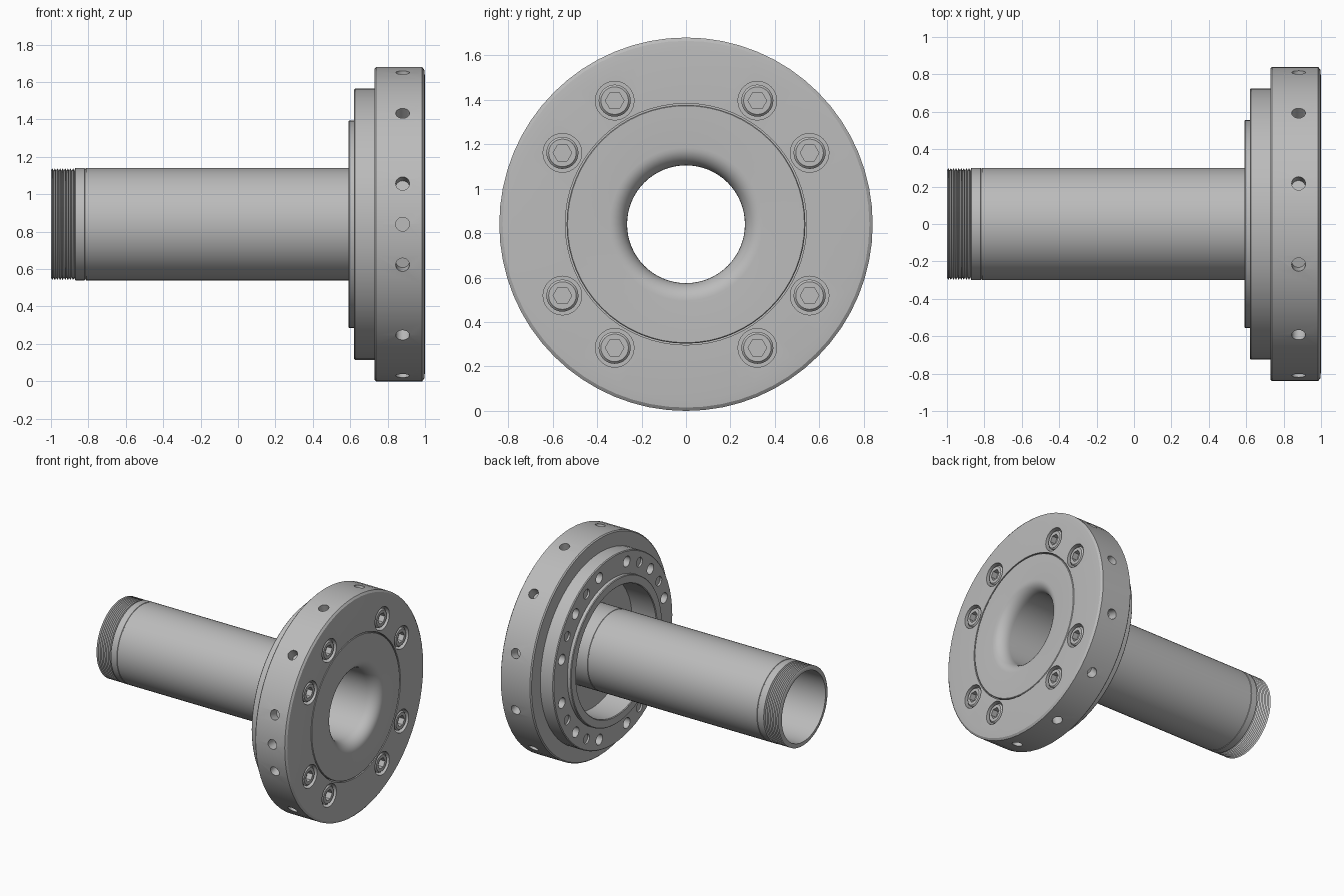
import bpy, bmesh
from math import sin, cos, pi, radians
from mathutils import Matrix, Vector

AXIS_Z = 0.84
old = bpy.data.objects.get("Cube")
if old:
    bpy.data.objects.remove(old, do_unlink=True)


def material(name, value):
    mat = bpy.data.materials.new(name)
    mat.use_nodes = True
    colour = (value, value, value, 1)
    mat.diffuse_color = colour
    mat.node_tree.nodes["Principled BSDF"].inputs["Base Color"].default_value = colour
    return mat


steel = material("steel_grey", 0.5)


def finish(name, bm):
    bmesh.ops.remove_doubles(bm, verts=bm.verts, dist=1e-5)
    bmesh.ops.recalc_face_normals(bm, faces=bm.faces)
    mesh = bpy.data.meshes.new(name)
    bm.to_mesh(mesh)
    bm.free()
    mesh.materials.append(steel)
    obj = bpy.data.objects.new(name, mesh)
    bpy.context.collection.objects.link(obj)
    return obj


def lathe(bm, profile, steps=64, centre=(0, 0, AXIS_Z)):
    """Revolve a closed (x, radius) loop around an axis parallel to x."""
    c = Vector(centre)
    verts = [bm.verts.new(c + Vector((x, 0, r))) for x, r in profile]
    edges = [bm.edges.new((a, b)) for a, b in zip(verts, verts[1:] + verts[:1])]
    bmesh.ops.spin(bm, geom=verts + edges, cent=c, axis=(1, 0, 0),
                   angle=2 * pi, steps=steps)


def cylinder(bm, matrix, radius, depth, sides=20):
    bmesh.ops.create_cone(bm, cap_ends=True, segments=sides, radius1=radius,
                          radius2=radius, depth=depth, matrix=matrix)


def polar(x, radius, degrees):
    a = radians(degrees)
    return Vector((x, radius * cos(a), AXIS_Z + radius * sin(a)))


def along_x(x, radius, degrees):
    return Matrix.Translation(polar(x, radius, degrees)) @ Matrix.Rotation(pi / 2, 4, 'Y')


def radial(x, radius, degrees):
    return (Matrix.Translation(polar(x, radius, degrees))
            @ Matrix.Rotation(radians(degrees - 90), 4, 'X'))


def smooth(obj):
    bpy.ops.object.select_all(action='DESELECT')
    obj.select_set(True)
    bpy.context.view_layer.objects.active = obj
    bpy.ops.object.shade_smooth_by_angle(angle=radians(30))


def cut(obj, cutter):
    mod = obj.modifiers.new("holes", 'BOOLEAN')
    mod.operation = 'DIFFERENCE'
    mod.solver = 'EXACT'
    mod.object = cutter
    bpy.context.view_layer.objects.active = obj
    bpy.ops.object.modifier_apply(modifier=mod.name)
    bpy.data.objects.remove(cutter, do_unlink=True)


SCREW_ANGLES = [q * 90 + a for q in range(4) for a in (30, 60)]
HOLE_ANGLES = [15 + 30 * i for i in range(12)]
PITCH_R = 0.642

# Stepped outer flange with a locating lip on the tube side
bm = bmesh.new()
lathe(bm, [(1, 0.543), (0.8, 0.543), (0.8, 0.49), (0.595, 0.49), (0.59, 0.495),
           (0.59, 0.55), (0.595, 0.555), (0.62, 0.555), (0.62, 0.719),
           (0.626, 0.725), (0.73, 0.725), (0.73, 0.832), (0.738, 0.84),
           (0.985, 0.84), (0.996, 0.825), (1, 0.785)])
flange = finish("flange_ring", bm)

# Counterbores, rear holes, screw tip recesses and rim holes
bm = bmesh.new()
for a in SCREW_ANGLES:
    cylinder(bm, along_x(1, PITCH_R, a), 0.087, 0.2, 32)
    cylinder(bm, along_x(0.62, PITCH_R, a), 0.036, 0.03)
for a in HOLE_ANGLES:
    cylinder(bm, along_x(0.62, PITCH_R, a), 0.04, 0.2)
for a in HOLE_ANGLES + [180]:
    cylinder(bm, radial(0.88, 0.84, a), 0.037, 0.16)
cutter = finish("hole_cutter", bm)
cutter.hide_render = True
cut(flange, cutter)
smooth(flange)

# Hollow spindle: threaded end, tube, front disc and flared bore mouth
PITCHES = 9
thread = []
for i in range(PITCHES):
    x = -1 + 0.125 * i / PITCHES
    thread += [(x, 0.286), (x + 0.007, 0.299)]
groove = lambda x: [(x, 0.3), (x + 0.002, 0.297), (x + 0.006, 0.297), (x + 0.008, 0.3)]
flare = [(1 - 0.09 * (1 - cos(t)), 0.265 + 0.08 * (1 - sin(t)))
         for t in (pi / 2 * i / 8 for i in range(9))]
bm = bmesh.new()
lathe(bm, thread + [(-0.875, 0.286), (-0.87, 0.3)] + groove(-0.82) + groove(0.62)
      + [(0.8, 0.3), (0.8, 0.537), (0.996, 0.537), (1, 0.533)]
      + flare + [(-1, 0.265)])
smooth(finish("hollow_spindle", bm))

# Socket head screws sunk in the flange
HEAD_R, SOCKET_R = 0.072, 0.042
for n, a in enumerate(SCREW_ANGLES):
    bm = bmesh.new()
    lathe(bm, [(0.89, 0), (0.89, HEAD_R), (0.985, HEAD_R), (0.995, HEAD_R - 0.01),
               (0.995, 0)], 32, polar(0, PITCH_R, a))
    screw = finish(f"socket_screw_{n + 1}", bm)
    bm = bmesh.new()
    cylinder(bm, along_x(0.985, PITCH_R, a), SOCKET_R, 0.07, 6)
    bmesh.ops.create_cone(bm, cap_ends=True, segments=6, radius1=0.004,
                          radius2=SOCKET_R, depth=0.02,
                          matrix=along_x(0.942, PITCH_R, a))
    cut(screw, finish("socket_cutter", bm))
    smooth(screw)
